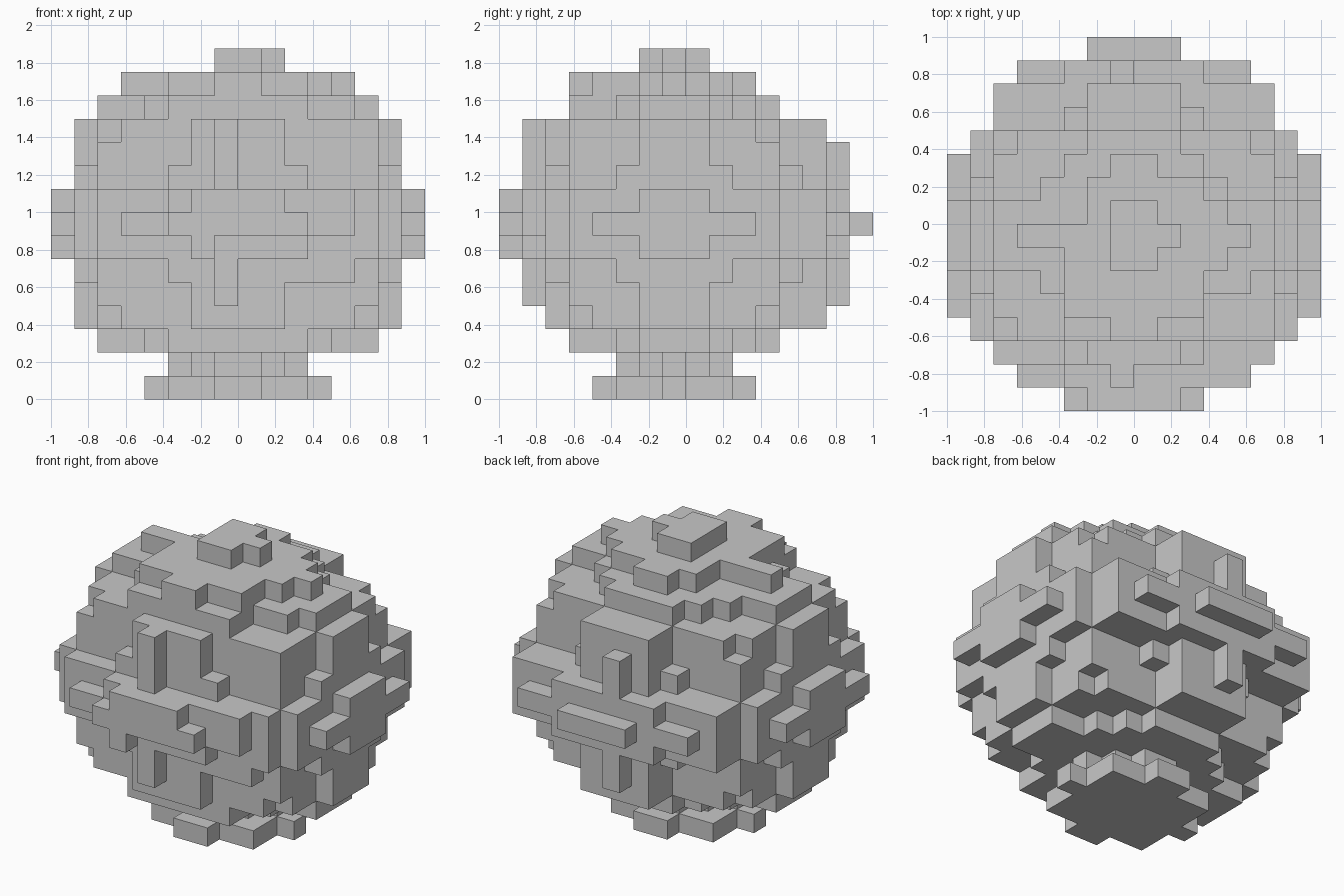
import bpy
import bmesh
from itertools import product
from mathutils import Vector

U = 0.125  # edge length of one block

old = bpy.data.objects.get("Cube")
if old:
    bpy.data.objects.remove(old, do_unlink=True)

grey = bpy.data.materials.new("stone_grey")
grey.use_nodes = True
tone = (0.58, 0.58, 0.58, 1)
grey.diffuse_color = tone
grey.node_tree.nodes["Principled BSDF"].inputs["Base Color"].default_value = tone


def box(x0, x1, y0, y1, z0, z1):
    """Block cells filling a box given in block units."""
    return set(product(range(x0, x1), range(y0, y1), range(z0, z1)))


def slab(hx, hy, hz):
    """Box centred on the middle of the ball, from half sizes."""
    return box(-hx, hx, int(-hy - .5), int(hy - .5), int(7.5 - hz), int(7.5 + hz))


def build(name, cells, everything):
    """Skin the cells with flat quads, leaving out faces between blocks."""
    bm = bmesh.new()
    for c in cells:
        for axis, sign in product(range(3), (-1, 1)):
            n = [0, 0, 0]
            n[axis] = sign
            if tuple(a + b for a, b in zip(c, n)) in everything:
                continue
            u, v = (axis + 1) % 3, (axis + 2) % 3
            corners = []
            for a, b in ((0, 0), (1, 0), (1, 1), (0, 1))[::sign]:
                p = Vector(c)
                p[axis] += sign > 0
                p[u] += a
                p[v] += b
                corners.append(bm.verts.new(p * U))
            bm.faces.new(corners)
    bmesh.ops.remove_doubles(bm, verts=bm.verts, dist=U / 100)
    bmesh.ops.dissolve_limit(bm, angle_limit=.01, verts=bm.verts, edges=bm.edges)
    mesh = bpy.data.meshes.new(name)
    bm.to_mesh(mesh)
    bm.free()
    mesh.materials.append(grey)
    bpy.context.collection.objects.link(bpy.data.objects.new(name, mesh))


# Stepped ball: crossing slabs
ball = set()
for half in ((6, 4.5, 4.5), (7, 1.5, 4.5), (2, 5.5, 4.5), (3, 5.5, 2.5),
             (7, 4.5, 1.5), (7, 2.5, 2.5), (8, 3.5, .5), (8, 1.5, 1.5),
             (3, 3.5, 5.5), (2, 4.5, 5.5), (6, 1.5, 5.5), (4, 2.5, 5.5)):
    ball |= slab(*half)
ball |= box(-6, 6, -6, 6, 6, 9)
ball |= box(-2, 2, 4, 6, 3, 12)
ball |= box(-3, 3, -5, -4, 2, 13)
ball |= box(3, 5, -6, -5, 5, 6) | box(4, 5, -3, -2, 12, 13)

# Corner blocks are chipped off, all but the upper front left one
for corner in product((-6, 5), (-5, 3), (3, 11)):
    if corner != (5, -5, 11):
        ball.discard(corner)

# Raised front pattern
front = box(-5, 5, -7, -6, 7, 8) | box(-3, 5, -7, -6, 8, 9) | box(-2, 3, -7, -6, 6, 7)
front |= box(-1, 0, -7, -6, 4, 12)
front |= box(-2, 2, -8, -7, 8, 9) | box(-3, 3, -8, -7, 7, 8) | box(-2, -1, -8, -7, 6, 7)

# Raised back pattern
back = box(-5, 5, 6, 7, 7, 8) | box(-3, 3, 6, 7, 6, 9)
back |= box(-1, 0, 6, 7, 4, 11) | box(-2, 2, 7, 8, 7, 8)

# Crown layer, row by row from the front, then the cap on it
crown = set()
for y, left, right in ((-5, -1, 1), (-4, -3, 3), (-3, -3, 3), (-2, -3, 4),
                       (-1, -5, 5), (0, -2, 4), (1, -2, 3), (2, -1, 1)):
    crown |= box(left, right, y, y + 1, 13, 14)
cap = box(-1, 1, -2, 1, 14, 15) | box(1, 2, -1, 0, 14, 15)

# Neck and foot
neck = box(-3, 3, -1, 0, 1, 2) | box(-2, 2, -2, 1, 1, 2) | box(-1, 1, -3, 2, 1, 2)
foot = box(-3, 3, -3, 2, 0, 1) | box(-1, 1, -4, 3, 0, 1) | box(-4, 4, -1, 0, 0, 1)

parts = {"ball": ball, "front_relief": front - ball, "back_relief": back - ball,
         "crown": crown, "cap": cap, "neck": neck, "foot": foot}
everything = set().union(*parts.values())
for name, cells in parts.items():
    build(name, cells, everything)
